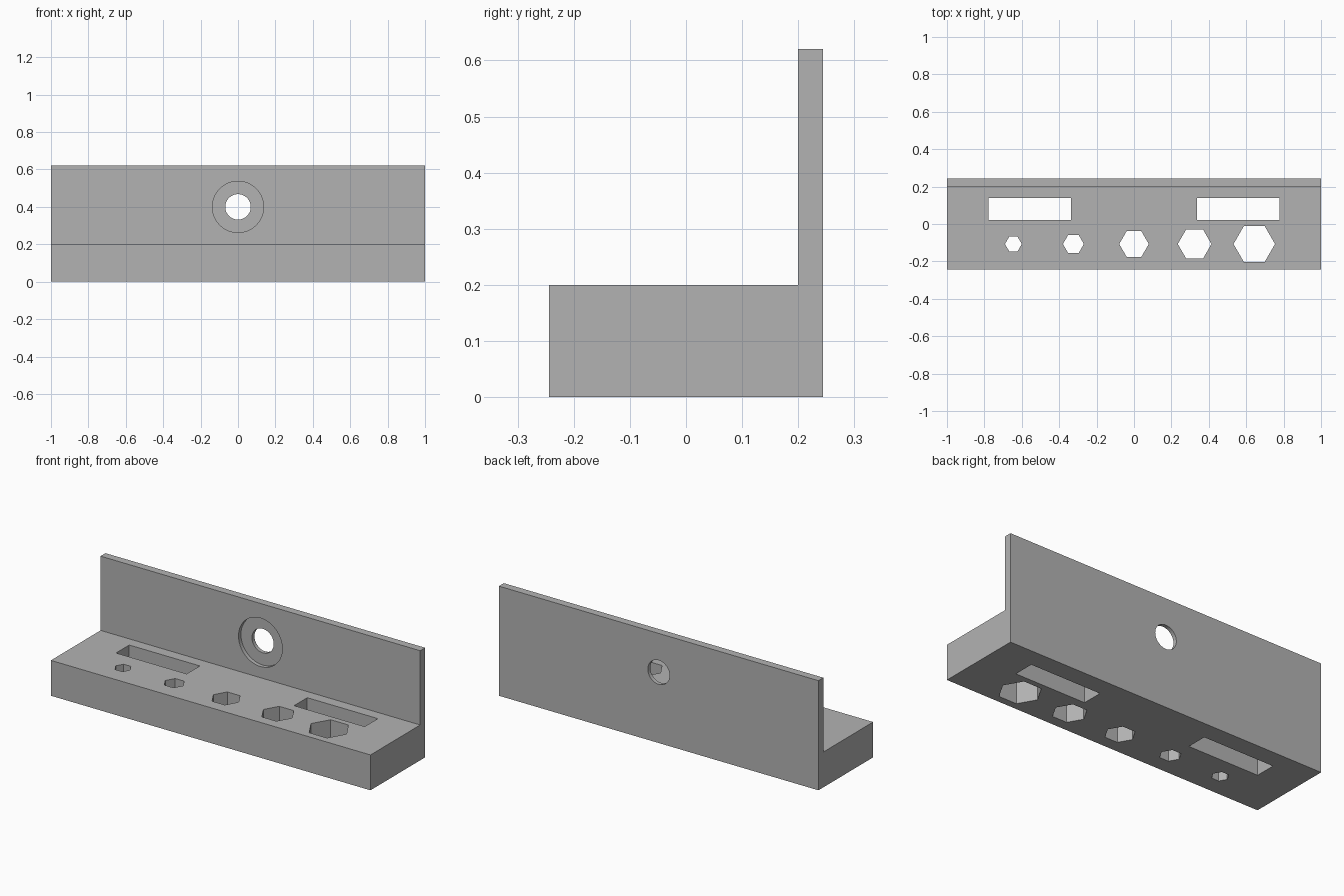
import bpy
import math

default_cube = bpy.data.objects.get("Cube")
if default_cube:
    bpy.data.objects.remove(default_cube, do_unlink=True)

# Material
grey = bpy.data.materials.new("mid_grey")
grey.use_nodes = True
grey.diffuse_color = (0.45, 0.45, 0.45, 1)
grey.node_tree.nodes["Principled BSDF"].inputs["Base Color"].default_value = grey.diffuse_color

HALF_LENGTH = 1.0
FRONT, BACK = -0.244, 0.244
WALL_FRONT = 0.2
BASE_TOP, WALL_TOP = 0.2, 0.62
HOLE_Z = 0.4

# L-shaped bracket, extruded along x
profile = [(FRONT, 0), (BACK, 0), (BACK, WALL_TOP),
           (WALL_FRONT, WALL_TOP), (WALL_FRONT, BASE_TOP), (FRONT, BASE_TOP)]
n = len(profile)
verts = [(x, y, z) for x in (-HALF_LENGTH, HALF_LENGTH) for y, z in profile]
faces = [tuple(reversed(range(n))), tuple(range(n, 2 * n))]
faces += [(i, (i + 1) % n, n + (i + 1) % n, n + i) for i in range(n)]
mesh = bpy.data.meshes.new("tool_holder")
mesh.from_pydata(verts, [], faces)
mesh.materials.append(grey)
holder = bpy.data.objects.new("tool_holder", mesh)
bpy.context.collection.objects.link(holder)


def cut(cutter):
    """Subtract the active cutter from the holder, then discard it."""
    cutter.hide_render = True
    cutter.data.materials.append(grey)
    bpy.ops.object.select_all(action="DESELECT")
    bpy.context.view_layer.objects.active = holder
    holder.select_set(True)
    mod = holder.modifiers.new("cut", "BOOLEAN")
    mod.operation = "DIFFERENCE"
    mod.solver = "EXACT"
    mod.object = cutter
    bpy.ops.object.modifier_apply(modifier=mod.name)
    bpy.data.objects.remove(cutter, do_unlink=True)


def cut_prism(sides, radius, depth, location, rotation):
    bpy.ops.mesh.primitive_cylinder_add(vertices=sides, radius=radius, depth=depth,
                                        location=location, rotation=rotation)
    cut(bpy.context.object)


# Hexagonal bit sockets, small to large, corners pointing along x
for x, radius in ((-0.645, 0.045), (-0.324, 0.056), (0, 0.079), (0.324, 0.09), (0.643, 0.111)):
    cut_prism(6, radius, 1, (x, -0.107, 0), (0, 0, math.pi / 2))

# Rectangular slots through the base
for side in (-1, 1):
    bpy.ops.mesh.primitive_cube_add(size=1, location=(side * 0.557, 0.08, 0.1))
    slot = bpy.context.object
    slot.scale = (0.442, 0.118, 0.6)
    bpy.context.view_layer.update()
    cut(slot)

# Screw hole and its counterbore in the front of the wall
along_y = (math.pi / 2, 0, 0)
cut_prism(64, 0.137, 0.044, (0, WALL_FRONT, HOLE_Z), along_y)
cut_prism(64, 0.068, 0.4, (0, BACK, HOLE_Z), along_y)

bpy.ops.object.shade_smooth_by_angle(angle=math.radians(30))
